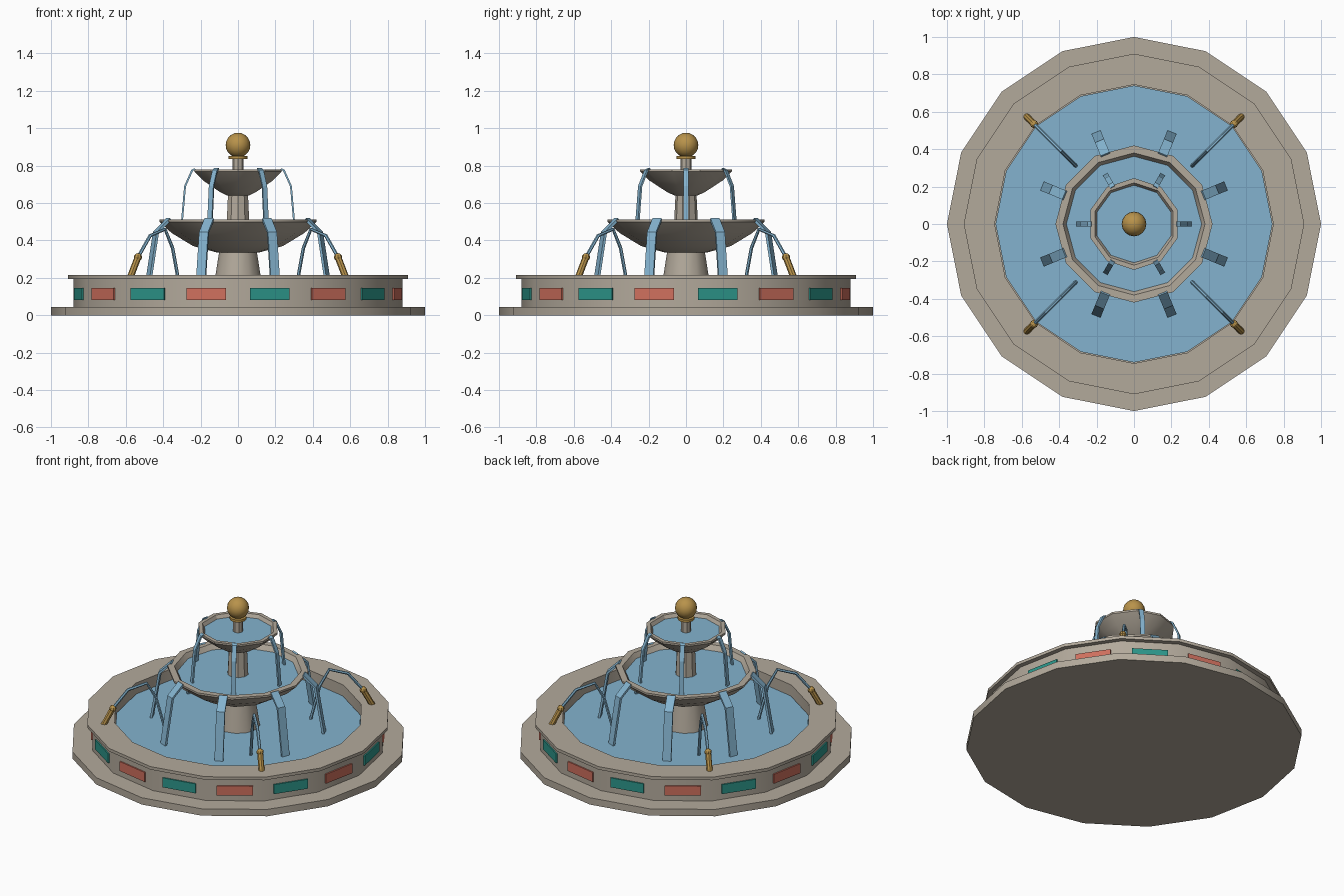
import bpy, bmesh, math
from mathutils import Vector, Matrix

if "Cube" in bpy.data.objects:
    bpy.data.objects.remove(bpy.data.objects["Cube"])


def material(name, rgb):
    m = bpy.data.materials.new(name)
    m.diffuse_color = (*rgb, 1)
    m.use_nodes = True
    m.node_tree.nodes["Principled BSDF"].inputs["Base Color"].default_value = m.diffuse_color
    return m


STONE = material("warm stone", (0.45, 0.40, 0.33))
WATER = material("blue water", (0.23, 0.45, 0.62))
GOLD = material("aged gold", (0.48, 0.29, 0.07))
TEAL = material("teal tile", (0.025, 0.30, 0.25))
CORAL = material("coral tile", (0.62, 0.16, 0.11))


def finish(bm, name, mat, smooth=None):
    bmesh.ops.recalc_face_normals(bm, faces=bm.faces)
    me = bpy.data.meshes.new(name)
    bm.to_mesh(me)
    bm.free()
    me.materials.append(mat)
    ob = bpy.data.objects.new(name, me)
    bpy.context.collection.objects.link(ob)
    if smooth:
        bpy.ops.object.select_all(action='DESELECT')
        ob.select_set(True)
        bpy.context.view_layer.objects.active = ob
        bpy.ops.object.shade_smooth_by_angle(angle=math.radians(smooth))
    return ob


def lathe(name, profile, sides, mat, smooth=31):
    """Turn an (r, z) profile around z; the first corner lies on +y."""
    bm = bmesh.new()
    rings = []
    for r, z in profile:
        if r == 0:
            rings.append([bm.verts.new((0, 0, z))] * sides)
            continue
        angles = [math.pi / 2 + math.tau * i / sides for i in range(sides)]
        rings.append([bm.verts.new((r * math.cos(a), r * math.sin(a), z)) for a in angles])
    for low, high in zip(rings, rings[1:]):
        for i in range(sides):
            j = (i + 1) % sides
            corners = list(dict.fromkeys([low[i], low[j], high[j], high[i]]))
            if len(corners) > 2:
                bm.faces.new(corners)
    return finish(bm, name, mat, smooth)


def sweep(name, path, section, angle, mat, smooth=None):
    """Sweep a section along an (r, z) path in the upright plane at the angle."""
    bm = bmesh.new()
    out = Vector((math.cos(angle), math.sin(angle), 0))
    side = Vector((-math.sin(angle), math.cos(angle), 0))
    pts = [out * r + Vector((0, 0, z)) for r, z in path]
    rings = []
    for i, p in enumerate(pts):
        t = (pts[min(i + 1, len(pts) - 1)] - pts[max(i - 1, 0)]).normalized()
        n = side.cross(t)
        rings.append([bm.verts.new(p + side * u + n * v) for u, v in section])
    for a, b in zip(rings, rings[1:]):
        for i in range(len(section)):
            j = (i + 1) % len(section)
            bm.faces.new((a[i], a[j], b[j], b[i]))
    bm.faces.new(rings[0])
    bm.faces.new(rings[-1])
    return finish(bm, name, mat, smooth)


def flat_section(w, t):
    return [(-w / 2, -t / 2), (w / 2, -t / 2), (w / 2, t / 2), (-w / 2, t / 2)]


def round_section(r, n):
    return [(r * math.cos(math.tau * i / n), r * math.sin(math.tau * i / n)) for i in range(n)]


def ball(name, centre, r, u, v, smooth=None):
    bm = bmesh.new()
    bmesh.ops.create_uvsphere(bm, u_segments=u, v_segments=v, radius=r,
                              matrix=Matrix.Translation(centre))
    return finish(bm, name, GOLD, smooth)


# Plinth and pool
lathe("plinth", [(0, 0), (1, 0), (1, .045), (0, .045)], 16, STONE)
lathe("pool_wall", [(.88, .04), (.88, .195), (.745, .195), (.745, .04), (.88, .04)], 16, STONE)
lathe("pool_rim", [(.745, .195), (.91, .195), (.91, .215), (.745, .215), (.745, .195)], 16, STONE)
lathe("pool_water", [(0, .05), (.74, .05), (.74, .145), (0, .145)], 16, WATER)

# Alternating tiles, one on each wall face
for k in range(16):
    a = math.radians(22.5 * k + 11.25)
    bm = bmesh.new()
    bmesh.ops.create_cube(bm, size=1, matrix=Matrix.Rotation(a, 4, 'Z')
                          @ Matrix.Translation((.867, 0, .114))
                          @ Matrix.Diagonal((.009, .215, .062, 1)))
    finish(bm, f"wall_tile_{k}", CORAL if k % 2 else TEAL)

# Lower column and large bowl
lathe("lower_column", [(0, .1), (.138, .1), (.10, .345), (0, .345)], 12, STONE)
lathe("large_bowl", [(0, .335), (.11, .335), (.24, .37), (.355, .44), (.42, .5), (.42, .512),
                     (.38, .512), (.35, .46), (0, .46)], 12, STONE)
lathe("large_bowl_water", [(0, .465), (.355, .465), (.362, .48), (0, .48)], 12, WATER)

# Upper column and small bowl
lathe("upper_column", [(0, .46), (.065, .46), (.056, .65), (0, .65)], 10, STONE)
lathe("small_bowl", [(0, .64), (.06, .64), (.1, .658), (.195, .72), (.245, .768), (.245, .78),
                     (.22, .78), (.2, .745), (0, .745)], 10, STONE)
lathe("small_bowl_water", [(0, .75), (.203, .75), (.208, .758), (0, .758)], 10, WATER)

# Finial
lathe("finial_stem", [(0, .74), (.03, .74), (.03, .845), (0, .845)], 8, STONE)
lathe("finial_collar", [(0, .836), (.05, .836), (.05, .852), (0, .852)], 12, GOLD)
ball("finial_ball", (0, 0, .91), .066, 16, 10, 31)

# Ribbons of water spilling from both bowls
for k in range(8):
    sweep(f"large_spill_{k}", [(.40, .514), (.475, .443), (.525, .14)],
          flat_section(.052, .014), math.radians(22.5 + 45 * k), WATER)
for k in range(6):
    sweep(f"small_spill_{k}", [(.228, .782), (.245, .775), (.283, .69), (.302, .475)],
          flat_section(.028, .01), math.radians(60 * k), WATER)

# Corner nozzles with arching jets
D = math.sqrt(2)
for k in range(4):
    a = math.radians(45 + 90 * k)
    sweep(f"nozzle_{k}", [(.575 * D, .205), (.535 * D, .31)], round_section(.018, 8), a, GOLD)
    ball(f"nozzle_ball_{k}", (.535 * D * math.cos(a), .535 * D * math.sin(a), .31), .022, 8, 6)
    sweep(f"jet_{k}", [(.535 * D, .31), (.47 * D, .425), (.39 * D, .46), (.35 * D, .36), (.31 * D, .14)],
          round_section(.0095, 6), a, WATER)
